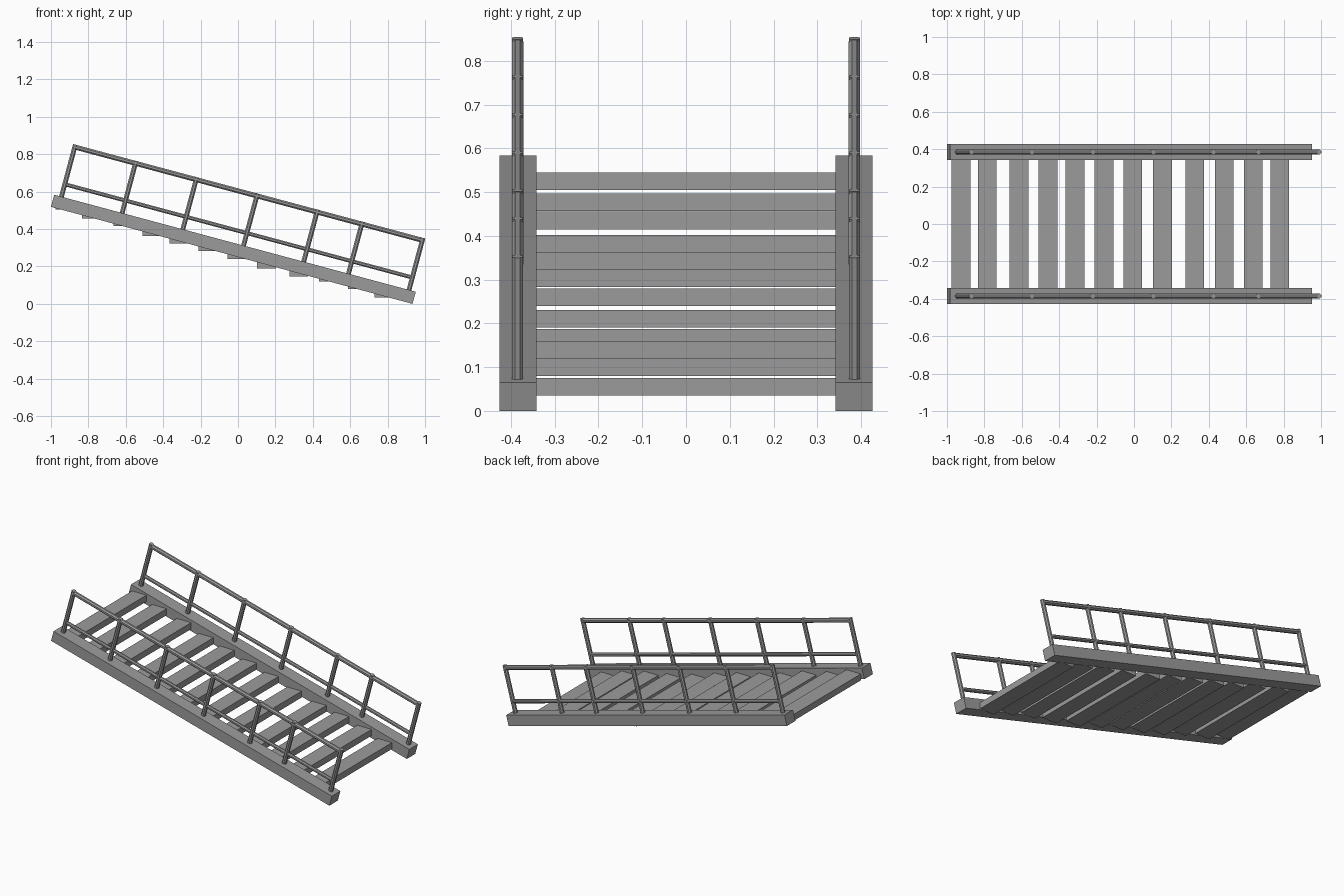
import bpy, bmesh, math
from mathutils import Matrix, Vector

if "Cube" in bpy.data.objects:
    bpy.data.objects.remove(bpy.data.objects["Cube"])

# slope frame: local x runs down the stair, local z is normal to the slope
A = math.atan2(0.5185, 1.933)
SLOPE = Matrix.Translation((-1.0, 0, 0.5185)) @ Matrix.Rotation(A, 4, 'Y')

# dark grey metal
METAL = bpy.data.materials.new("dark_grey_metal")
METAL.diffuse_color = (0.33, 0.33, 0.33, 1)
METAL.use_nodes = True
METAL.node_tree.nodes["Principled BSDF"].inputs["Base Color"].default_value = METAL.diffuse_color


def finish(name, bm, matrix=None):
    if matrix:
        bm.transform(matrix)
    me = bpy.data.meshes.new(name)
    bm.to_mesh(me)
    bm.free()
    me.materials.append(METAL)
    ob = bpy.data.objects.new(name, me)
    bpy.context.collection.objects.link(ob)
    return ob


def box(bm, lo, hi):
    lo, hi = Vector(lo), Vector(hi)
    m = Matrix.Translation((lo + hi) / 2) @ Matrix.Diagonal((*(hi - lo), 1))
    bmesh.ops.create_cube(bm, size=1, matrix=m)


def rod(bm, a, b, r, sides=8):
    a, b = Vector(a), Vector(b)
    rot = (b - a).to_track_quat('Z', 'Y').to_matrix().to_4x4()
    m = (Matrix.Translation((a + b) / 2) @ rot
         @ Matrix.Rotation(math.pi / sides, 4, 'Z'))
    bmesh.ops.create_cone(bm, cap_ends=True, segments=sides, radius1=r,
                          radius2=r, depth=(b - a).length, matrix=m)


POSTS = [0.04, 0.376, 0.712, 1.048, 1.381, 1.629, 1.964]

for side, s in (("front", -1), ("back", 1)):
    # sloping side beam
    bm = bmesh.new()
    ys = sorted((s * 0.342, s * 0.4265))
    box(bm, (0, ys[0], 0), (2.0015, ys[1], 0.067))
    finish(side + "_stringer", bm, SLOPE)

    y = s * 0.385
    # railing posts
    bm = bmesh.new()
    for u in POSTS:
        rod(bm, (u, y, 0.05), (u, y, 0.3555), 0.0138)
    finish(side + "_railing_posts", bm, SLOPE)

    # handrail
    bm = bmesh.new()
    rod(bm, (POSTS[0], y, 0.342), (POSTS[-1], y, 0.342), 0.0142)
    finish(side + "_handrail", bm, SLOPE)

    # lower rail
    bm = bmesh.new()
    rod(bm, (POSTS[0], y, 0.136), (POSTS[-1], y, 0.136), 0.0115)
    finish(side + "_lower_rail", bm, SLOPE)

# level treads: centre x and underside z
TREADS = [(-0.925, 0.505), (-0.785, 0.457), (-0.615, 0.415), (-0.46, 0.362),
          (-0.315, 0.322), (-0.16, 0.283), (-0.007, 0.24), (0.152, 0.19),
          (0.325, 0.147), (0.482, 0.12), (0.638, 0.08), (0.78, 0.035)]
for i, (x, z) in enumerate(TREADS):
    bm = bmesh.new()
    box(bm, (x - 0.05, -0.345, z), (x + 0.05, 0.345, z + 0.04))
    finish("tread_%02d" % (i + 1), bm)
